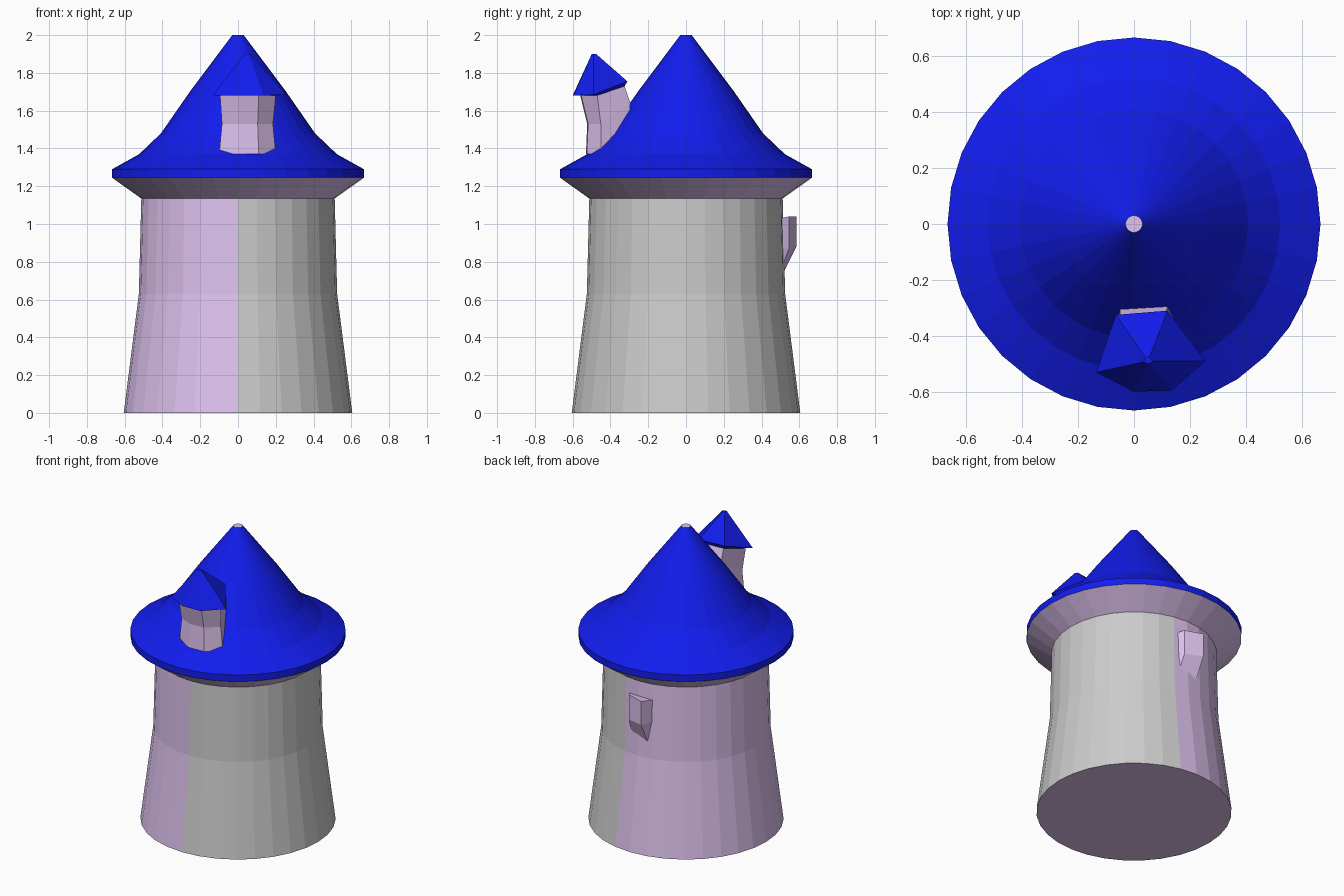
import bpy
from math import sin, cos, pi

if "Cube" in bpy.data.objects:
    bpy.data.objects.remove(bpy.data.objects["Cube"])

SIDES = 32


def material(name, rgb):
    m = bpy.data.materials.new(name)
    m.diffuse_color = (*rgb, 1)
    m.use_nodes = True
    m.node_tree.nodes["Principled BSDF"].inputs["Base Color"].default_value = m.diffuse_color
    return m


LILAC = material("lilac", (0.73, 0.54, 0.86))
BLUE = material("blue", (0.006, 0.012, 0.85))


def skin(name, rings, mat=None, closed=True, bottom=False, top=False):
    """Bridge rings of equal point count, listed bottom to top."""
    n = len(rings[0])
    verts = [p for ring in rings for p in ring]
    faces = []
    for r in range(len(rings) - 1):
        for i in range(n if closed else n - 1):
            a, b = r * n + i, r * n + (i + 1) % n
            faces.append((a, b, b + n, a + n))
    if bottom:
        faces.append(tuple(reversed(range(n))))
    if top:
        faces.append(tuple(range(len(verts) - n, len(verts))))
    mesh = bpy.data.meshes.new(name)
    mesh.from_pydata(verts, [], faces)
    if mat:
        mesh.materials.append(mat)
    obj = bpy.data.objects.new(name, mesh)
    bpy.context.collection.objects.link(obj)
    return obj


def circle(radius, z, start=0, count=SIDES):
    return [(radius * cos(2 * pi * (start + i) / SIDES),
             radius * sin(2 * pi * (start + i) / SIDES), z) for i in range(count)]


def level(points, z):
    return [(x, y, z) for x, y in points]


def scaled(points, s, cx, cy):
    return [(cx + (x - cx) * s, cy + (y - cy) * s) for x, y in points]


# Tower wall: grey sector on the right, lilac sector on the left and back
wall = [(0.605, 0), (0.525, 0.63), (0.512, 1.135)]
skin("grey_wall", [circle(r, z, -8, 16) for r, z in wall], closed=False)
skin("lilac_wall", [circle(r, z, 7, 18) for r, z in wall], LILAC, closed=False)
skin("base", [circle(0.605, 0)], LILAC, bottom=True)

# Eaves, main roof and its flat tip
skin("eaves", [circle(0.512, 1.135), circle(0.667, 1.245)], LILAC)
roof = [(0.667, 1.245), (0.667, 1.29), (0.523, 1.37), (0.408, 1.48),
        (0.255, 1.70), (0.03, 2.0)]
skin("main_roof", [circle(r, z) for r, z in roof], BLUE)
skin("roof_tip", [circle(0.03, 2.0)], LILAC, top=True)

# Small bay on the back wall
skin("back_bay", [
    [(0.06, 0.50, 0.75), (-0.07, 0.515, 0.74), (-0.11, 0.45, 0.74), (0.09, 0.45, 0.75)],
    [(0.05, 0.545, 0.87), (-0.07, 0.585, 0.88), (-0.12, 0.45, 0.88), (0.10, 0.45, 0.87)],
    [(0.05, 0.545, 1.04), (-0.07, 0.585, 1.04), (-0.12, 0.45, 1.02), (0.10, 0.45, 1.02)],
], LILAC, bottom=True, top=True)

# Front turret body, waisted at mid height and leaning towards the roof
body = [(-0.10, -0.49), (0.0, -0.53), (0.11, -0.525), (0.20, -0.45),
        (0.12, -0.30), (-0.05, -0.31)]
waist = scaled(body, 0.9, 0.05, -0.46)[:4] + [(0.12, -0.295), (-0.05, -0.305)]
crown = [(-0.095, -0.51, 1.68), (0.0, -0.56, 1.68), (0.11, -0.555, 1.68),
         (0.20, -0.47, 1.68), (0.11, -0.325, 1.73), (-0.05, -0.335, 1.73)]
skin("turret_body", [
    level(body, 1.37),
    level(waist[:4], 1.53) + level(waist[4:], 1.64),
    crown,
], LILAC, bottom=True)

# Turret roof with an underside and a tiny flat tip
brim = [(-0.135, -0.53, 1.68), (0.0, -0.60, 1.68), (0.135, -0.595, 1.68),
        (0.255, -0.49, 1.685), (0.12, -0.31, 1.755), (-0.065, -0.325, 1.755)]
tip = level(scaled([p[:2] for p in brim], 0.08, 0.05, -0.49), 1.90)
skin("turret_roof", [crown, brim, tip], BLUE, top=True)
